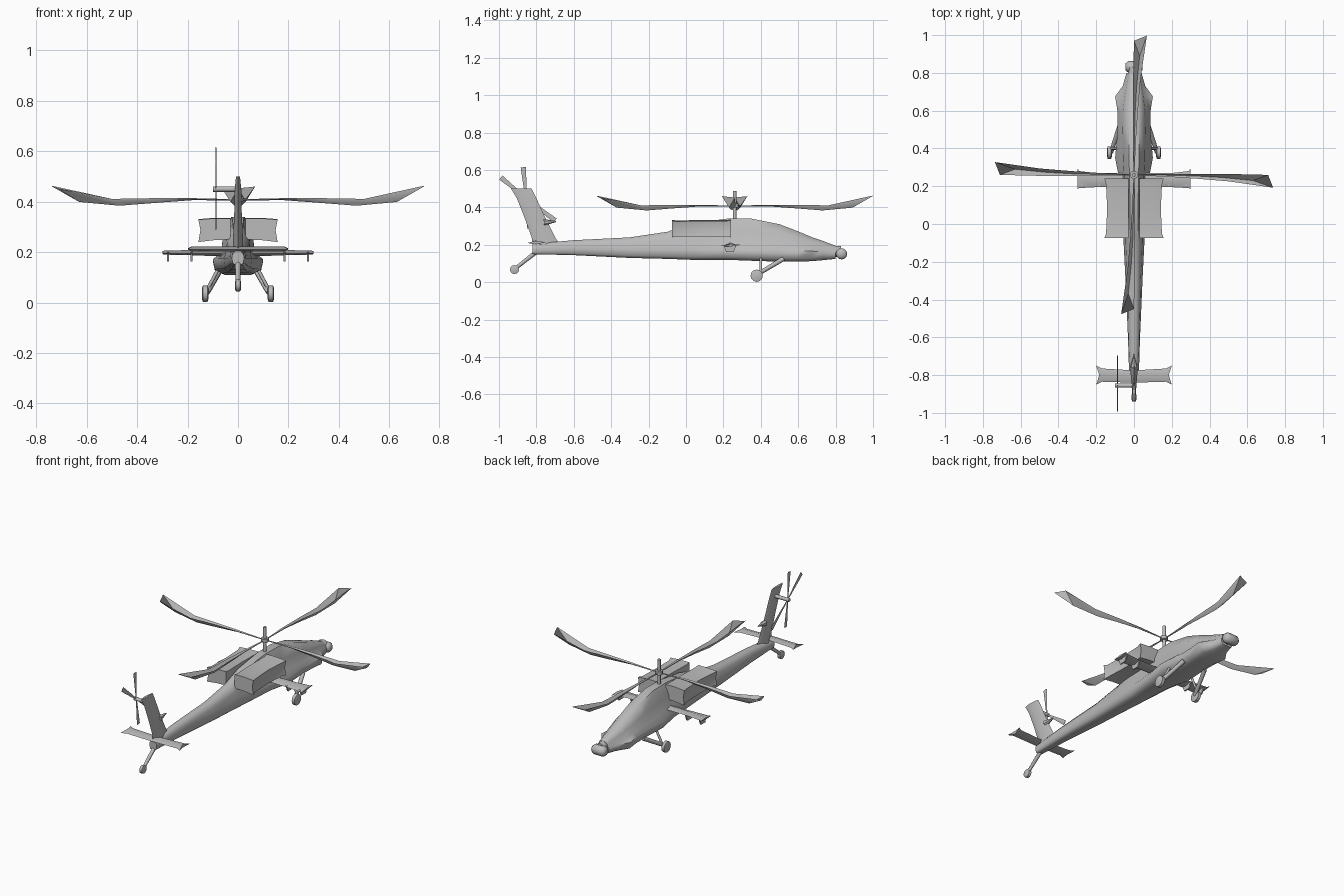
import bpy, bmesh, math
from mathutils import Vector, Matrix

cube = bpy.data.objects.get("Cube")
if cube:
    bpy.data.objects.remove(cube, do_unlink=True)

grey = bpy.data.materials.new("plain grey")
grey.use_nodes = True
GREY = (0.5, 0.5, 0.5, 1)
grey.diffuse_color = GREY
grey.node_tree.nodes["Principled BSDF"].inputs["Base Color"].default_value = GREY


def finish(name, bm, angle=50):
    bmesh.ops.recalc_face_normals(bm, faces=bm.faces)
    mesh = bpy.data.meshes.new(name)
    bm.to_mesh(mesh)
    bm.free()
    obj = bpy.data.objects.new(name, mesh)
    bpy.context.collection.objects.link(obj)
    mesh.materials.append(grey)
    bpy.ops.object.select_all(action="DESELECT")
    obj.select_set(True)
    bpy.context.view_layer.objects.active = obj
    bpy.ops.object.shade_smooth_by_angle(angle=math.radians(angle))
    return obj


def loft(name, rings, angle=50, capped=True):
    """Skin a list of closed rings."""
    bm = bmesh.new()
    loops = [[bm.verts.new(p) for p in ring] for ring in rings]
    n = len(loops[0])
    for a, b in zip(loops, loops[1:]):
        for i in range(n):
            j = (i + 1) % n
            bm.faces.new((a[i], a[j], b[j], b[i]))
    if capped:
        bm.faces.new(loops[0])
        bm.faces.new(loops[-1])
    return finish(name, bm, angle)


def rod(name, a, b, r, r2=None, sides=8):
    a, b = Vector(a), Vector(b)
    bm = bmesh.new()
    turn = (b - a).to_track_quat("Z", "Y").to_matrix().to_4x4()
    bmesh.ops.create_cone(bm, cap_ends=True, segments=sides, radius1=r,
                          radius2=r if r2 is None else r2, depth=(b - a).length,
                          matrix=Matrix.Translation((a + b) / 2) @ turn)
    return finish(name, bm)


def wheel(name, x, y, z, r, half):
    steps = [(-half, .6), (-half * .7, 1), (half * .7, 1), (half, .6)]
    loft(name, [[(x + dx, y + r * k * math.cos(t * math.tau / 12),
                  z + r * k * math.sin(t * math.tau / 12)) for t in range(12)]
                for dx, k in steps])


# Fuselage: y, bottom, shelf height, top, lower half width, upper half width
stations = [(-.82, .15, .17, .205, .022, .025), (-.6, .145, .18, .225, .032, .032),
            (-.3, .13, .18, .24, .045, .04), (-.1, .125, .18, .27, .055, .05),
            (.03, .12, .18, .315, .06, .052), (.22, .12, .18, .34, .075, .058),
            (.35, .115, .178, .34, .1, .066), (.5, .11, .175, .31, .086, .068),
            (.6, .11, .175, .272, .088, .066), (.675, .113, .172, .24, .1, .056),
            (.73, .118, .17, .222, .06, .045), (.8, .125, .165, .195, .04, .032)]
rings = []
for y, zb, zs, zt, wb, wt in stations:
    h = zt - zs
    half = [(wb * .6, zb), (wb * .92, zb + (zs - zb) * .25), (wb, zs - .006),
            (wt, zs + .12 * h), (wt * .88, zs + .6 * h), (wt * .4, zt)]
    rings.append([(x, y, z) for x, z in half] + [(-x, y, z) for x, z in reversed(half)])
loft("fuselage", rings, 60)

# Nose sensor drum with a collar
wheel("nose_sensor", 0, .832, .152, .03, .045)
rod("nose_collar", (0, .77, .165), (0, .83, .165), .032, .028, 12)

# Main mast and hub
rod("rotor_mast", (0, .26, .3), (0, .26, .488), .01)
rod("rotor_hub", (0, .26, .4), (0, .26, .42), .022)

# Main blades: V-shaped section opening to two tip prongs
blade = [[(.02, -.003, .41), (.02, 0, .408), (.02, .003, .41)],
         [(.18, -.006, .414), (.18, .002, .409), (.18, .01, .414)],
         [(.33, -.006, .414), (.33, .006, .398), (.33, .02, .414)],
         [(.5, -.005, .411), (.47, .014, .387), (.5, .034, .411)],
         [(.71, .0, .453), (.63, .03, .402), (.737, .068, .463)]]
for k, label in enumerate(("left", "front", "right", "rear")):
    spin = Matrix.Translation((0, .26, 0)) @ Matrix.Rotation(k * math.pi / 2, 4, "Z")
    sections = []
    for row in blade:
        upper = [spin @ Vector((r, -w, z)) for r, w, z in row]
        lower = [p - Vector((0, 0, .003)) for p in reversed(upper)]
        sections.append(upper + lower)
    loft("main_blade_" + label, sections, 40)

# Tail fin, thin and swept back: z, rear y, front y, half thickness
loft("tail_fin", [[(0, rear, z), (t, rear * .6 + front * .4, z), (0, front, z),
                   (-t, rear * .6 + front * .4, z)]
                  for z, rear, front, t in [(.18, -.82, -.66, .022), (.24, -.825, -.7, .02),
                                            (.35, -.865, -.755, .015), (.45, -.905, -.8, .013),
                                            (.5, -.935, -.825, .008)]], 70)
rod("fin_spur", (0, -.76, .32), (0, -.695, .325), .018, .003, 6)

# Tailplane with pronged tips
plane = []
for x, rear, front in [(-.2, -.85, -.75), (-.17, -.835, -.765), (0, -.84, -.775),
                       (.17, -.835, -.765), (.2, -.85, -.75)]:
    mid = (rear + front) / 2
    inner = x * .92 if abs(x) > .19 else x
    plane.append([(x, rear, .21), (inner, mid, .222), (x, front, .214), (inner, mid, .203)])
loft("tailplane", plane, 70)

# Tail rotor on its left-out shaft
hub = Vector((-.088, -.855, .45))
rod("tail_rotor_shaft", (-.1, hub.y, hub.z), (0, hub.y, hub.z), .011)
for k, (y, z) in enumerate([(-.99, .56), (-.87, .615), (-.7, .33), (-.835, .29)]):
    span = Vector((0, y, z)) - Vector((0, hub.y, hub.z))
    side = span.cross(Vector((1, 0, 0))).normalized()
    sections = []
    for t, w in ((0, .004), (.45, .009), (1, .014)):
        c = hub + span * t
        sections.append([c + side * w, c + Vector((.002, 0, 0)), c - side * w,
                         c - Vector((.002, 0, 0))])
    loft("tail_blade_%d" % (k + 1), sections)

# Paired parts
for s, label in ((1, "left"), (-1, "right")):
    # Engine pod with flared ends
    pod = []
    for y, out, low, top in [(-.075, .157, .24, .334), (-.05, .148, .246, .33),
                             (.08, .142, .246, .333), (.21, .148, .245, .332),
                             (.24, .157, .24, .336)]:
        m = (low + top) / 2
        pod.append([(s * x, y, z) for x, z in
                    [(.03, low + .01), (.09, low + .008), (out, low), (out - .008, m),
                     (out, top - .005), (.09, top), (.03, top)]])
    loft("engine_" + label, pod, 50)

    # Stub wing, pylons
    wing = []
    for x, rear, front, t in [(.03, .2, .27, .016), (.2, .195, .27, .01), (.29, .19, .28, .008),
                              (.3, .185, .295, .006)]:
        wing.append([(s * x, rear, .195), (s * x, (rear + front) / 2, .198 + t),
                     (s * x, front, .2), (s * x, (rear + front) / 2, .198 - t)])
    loft("stub_wing_" + label, wing, 60)
    for x in (.185, .277):
        loft("wing_pylon_" + label, [[(s * x + dx, y, z) for dx, y in
                                      ((-.004, a), (.004, a), (.004, b), (-.004, b))]
                                     for z, a, b in ((.162, .215, .255), (.2, .2, .27))])

    # Main undercarriage
    wheel("main_wheel_" + label, s * .13, .378, .035, .033, .013)
    rod("main_leg_" + label, (s * .122, .378, .04), (s * .075, .52, .125), .011, .013)
    rod("main_brace_" + label, (s * .12, .4, .055), (s * .08, .4, .13), .007)

# Tail wheel and leg
wheel("tail_wheel", 0, -.917, .068, .024, .012)
rod("tail_wheel_leg", (0, -.917, .07), (0, -.79, .17), .009, .012)
